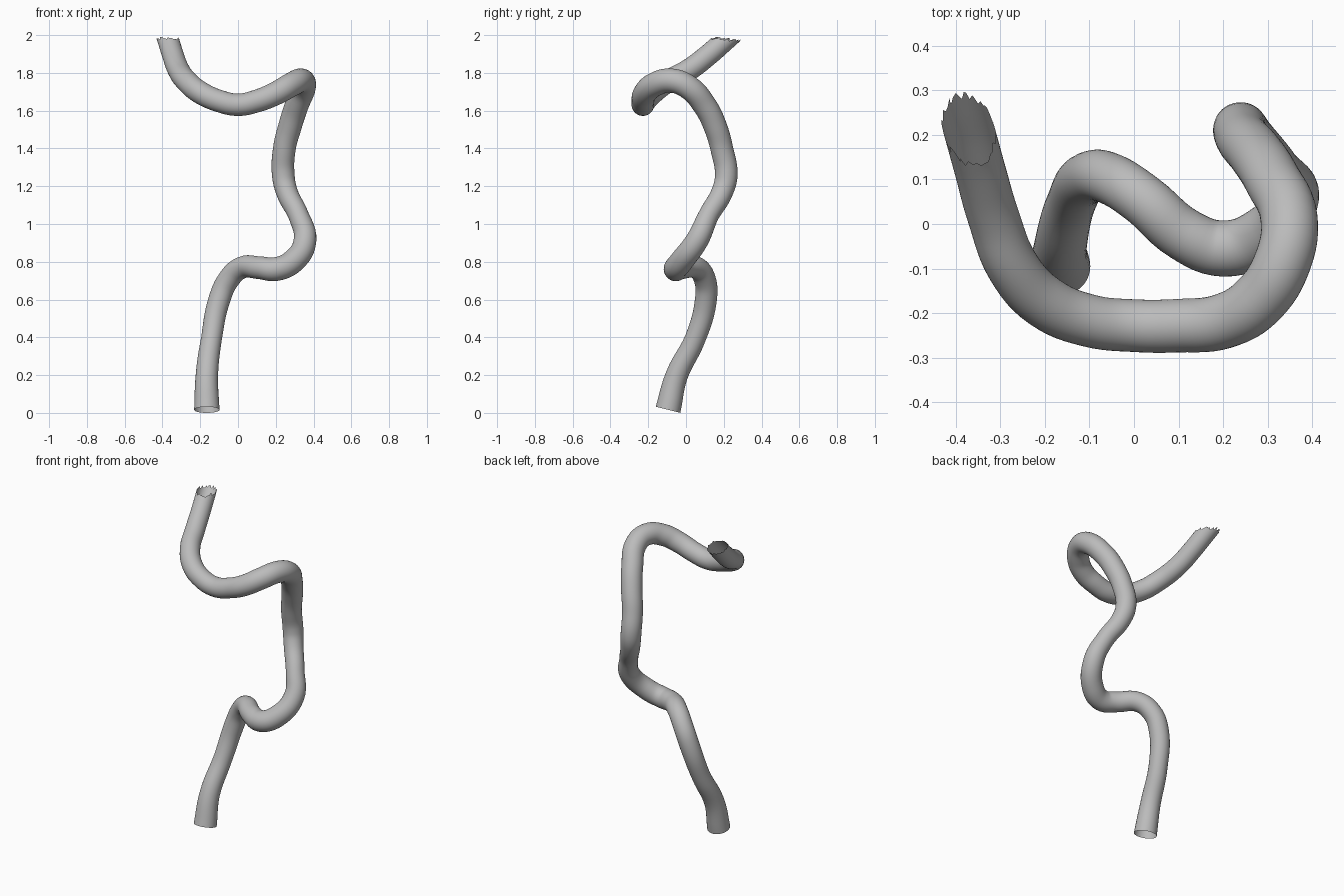
import bpy, bmesh, random
from mathutils import Vector

random.seed(4)
cube = bpy.data.objects.get("Cube")
if cube:
    bpy.data.objects.remove(cube)

grey = bpy.data.materials.new("plain grey")
grey.use_nodes = True
colour = (0.5, 0.5, 0.5, 1)
grey.diffuse_color = colour
grey.node_tree.nodes["Principled BSDF"].inputs["Base Color"].default_value = colour

# Centre line of the winding tube from bottom to top: x, y, z, radius
path = [
    (-.165, -.095, .02, .067), (-.165, -.05, .20, .059), (-.14, .05, .40, .055),
    (-.10, .105, .60, .058), (-.05, .10, .71, .058), (.02, .055, .773, .058),
    (.115, -.025, .772, .06), (.20, -.055, .765, .063), (.29, -.025, .805, .063),
    (.355, .06, .92, .06), (.32, .12, 1.05, .054), (.26, .19, 1.17, .057),
    (.24, .213, 1.26, .06), (.245, .19, 1.40, .06), (.275, .155, 1.52, .062),
    (.31, .10, 1.63, .063), (.348, .01, 1.73, .064), (.335, -.08, 1.763, .064),
    (.28, -.17, 1.74, .064), (.20, -.218, 1.695, .062), (.10, -.228, 1.655, .06),
    (0, -.228, 1.635, .059), (-.10, -.217, 1.655, .059), (-.20, -.175, 1.70, .06),
    (-.272, -.095, 1.76, .059), (-.315, .015, 1.82, .058), (-.345, .12, 1.90, .057),
    (-.37, .21, 1.98, .057), (-.40, .31, 2.07, .057),
]
curve = bpy.data.curves.new("tube", "CURVE")
curve.dimensions = "3D"
curve.bevel_depth = 1
curve.bevel_resolution = 18
curve.resolution_u = 6
spline = curve.splines.new("BEZIER")
spline.bezier_points.add(len(path) - 1)
for point, (x, y, z, r) in zip(spline.bezier_points, path):
    point.co = (x, y, z)
    point.radius = r
    point.handle_left_type = point.handle_right_type = "AUTO"

tube = bpy.data.objects.new("winding_tube", curve)
bpy.context.collection.objects.link(tube)
bpy.context.view_layer.objects.active = tube
tube.select_set(True)
bpy.ops.object.convert(target="MESH")
tube = bpy.context.object
mesh = tube.data

# Open top end, cut almost level and torn into small teeth
bm = bmesh.new()
bm.from_mesh(mesh)
bmesh.ops.remove_doubles(bm, verts=bm.verts, dist=0.0001)
cut = bmesh.ops.bisect_plane(
    bm, geom=bm.verts[:] + bm.edges[:] + bm.faces[:], dist=0.00001,
    plane_co=(-.365, .205, 1.978), plane_no=Vector((0, .1, 1)), clear_outer=True)
rim = [v for v in cut["geom_cut"] if isinstance(v, bmesh.types.BMVert)]
along = Vector((-.2, .75, .65)).normalized()
for v in rim:
    v.co += along * random.uniform(-.008, .02)
# Stand the tube on the ground
low = min(v.co.z for v in bm.verts)
for v in bm.verts:
    v.co.z -= low
bmesh.ops.recalc_face_normals(bm, faces=bm.faces)
bm.to_mesh(mesh)
bm.free()

mesh.materials.clear()
mesh.materials.append(grey)
for face in mesh.polygons:
    face.use_smooth = True
